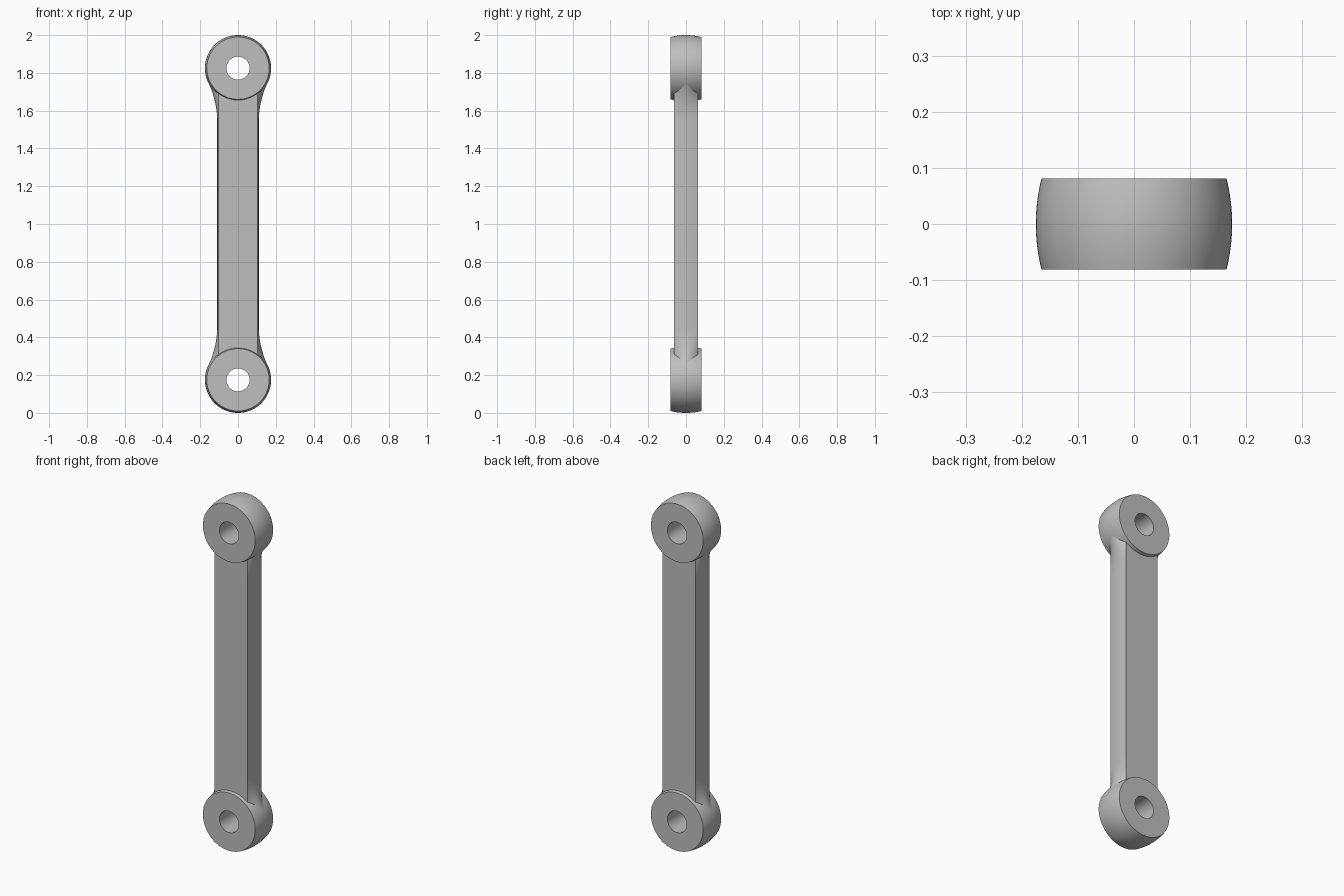
import bpy, bmesh, math

cube = bpy.data.objects.get("Cube")
if cube:
    bpy.data.objects.remove(cube, do_unlink=True)

steel = bpy.data.materials.new("grey steel")
steel.use_nodes = True
colour = (0.52, 0.52, 0.52, 1)
steel.diffuse_color = colour
steel.node_tree.nodes["Principled BSDF"].inputs["Base Color"].default_value = colour

HEAD_R, RIM_R, HOLE_R = 0.175, 0.165, 0.061
HEAD_Y, HEAD_Z = 0.081, 0.825        # half depth, distance from rod centre
BAR_X, BAR_Y, BULGE = 0.104, 0.0625, 0.006


def finish(name, rings, closed_ends, wrap):
    """Skin a list of closed rings into a smooth-shaded object."""
    bm = bmesh.new()
    loops = [[bm.verts.new(p) for p in ring] for ring in rings]
    pairs = list(zip(loops, loops[1:]))
    if wrap:
        pairs.append((loops[-1], loops[0]))
    for a, b in pairs:
        for i in range(len(a)):
            j = (i + 1) % len(a)
            bm.faces.new((a[i], a[j], b[j], b[i]))
    if closed_ends:
        bm.faces.new(loops[0])
        bm.faces.new(loops[-1])
    bmesh.ops.recalc_face_normals(bm, faces=bm.faces)
    mesh = bpy.data.meshes.new(name)
    bm.to_mesh(mesh)
    bm.free()
    mesh.materials.append(steel)
    obj = bpy.data.objects.new(name, mesh)
    bpy.context.collection.objects.link(obj)
    bpy.ops.object.select_all(action='DESELECT')
    obj.select_set(True)
    bpy.context.view_layer.objects.active = obj
    bpy.ops.object.shade_smooth_by_angle(angle=math.radians(22))


def head(name, z):
    """Barrel-shaped eye with a bore, turned about the y axis."""
    steps = [i / 6 - 1 for i in range(13)]
    profile = [(HEAD_R - (HEAD_R - RIM_R) * t * t, HEAD_Y * t) for t in steps]
    profile += [(HOLE_R, HEAD_Y), (HOLE_R, -HEAD_Y)]
    turns = [2 * math.pi * i / 96 for i in range(96)]
    rings = [[(r * math.cos(a), y, z + r * math.sin(a)) for r, y in profile]
             for a in turns]
    finish(name, rings, False, True)


head("upper_eye", 1 + HEAD_Z)
head("lower_eye", 1 - HEAD_Z)

# Fillet arc tangent to both the bar side and the eye
start = 0.54
drop = HEAD_Z - start
side = BAR_X + BULGE
eye = HEAD_R - 0.0005
fillet = (side ** 2 + drop ** 2 - eye ** 2) / (2 * (eye - side))
end = HEAD_Z - eye * drop / (fillet + eye)


def bulge(h):
    d = max(0, abs(h) - start)
    return BULGE + fillet - math.sqrt(fillet ** 2 - d * d)


# Bar with crowned sides that flare into the eyes
flare = [start + (end - start) * i / 20 for i in range(21)]
heights = [-h for h in reversed(flare)] + flare
rings = []
for h in heights:
    edge = []
    for i in range(17):
        t = i / 8 - 1
        edge.append((BAR_X + bulge(h) * (1 - t * t), BAR_Y * t, 1 + h))
    rings.append(edge + [(-x, -y, z) for x, y, z in edge])
finish("connecting_bar", rings, True, False)
